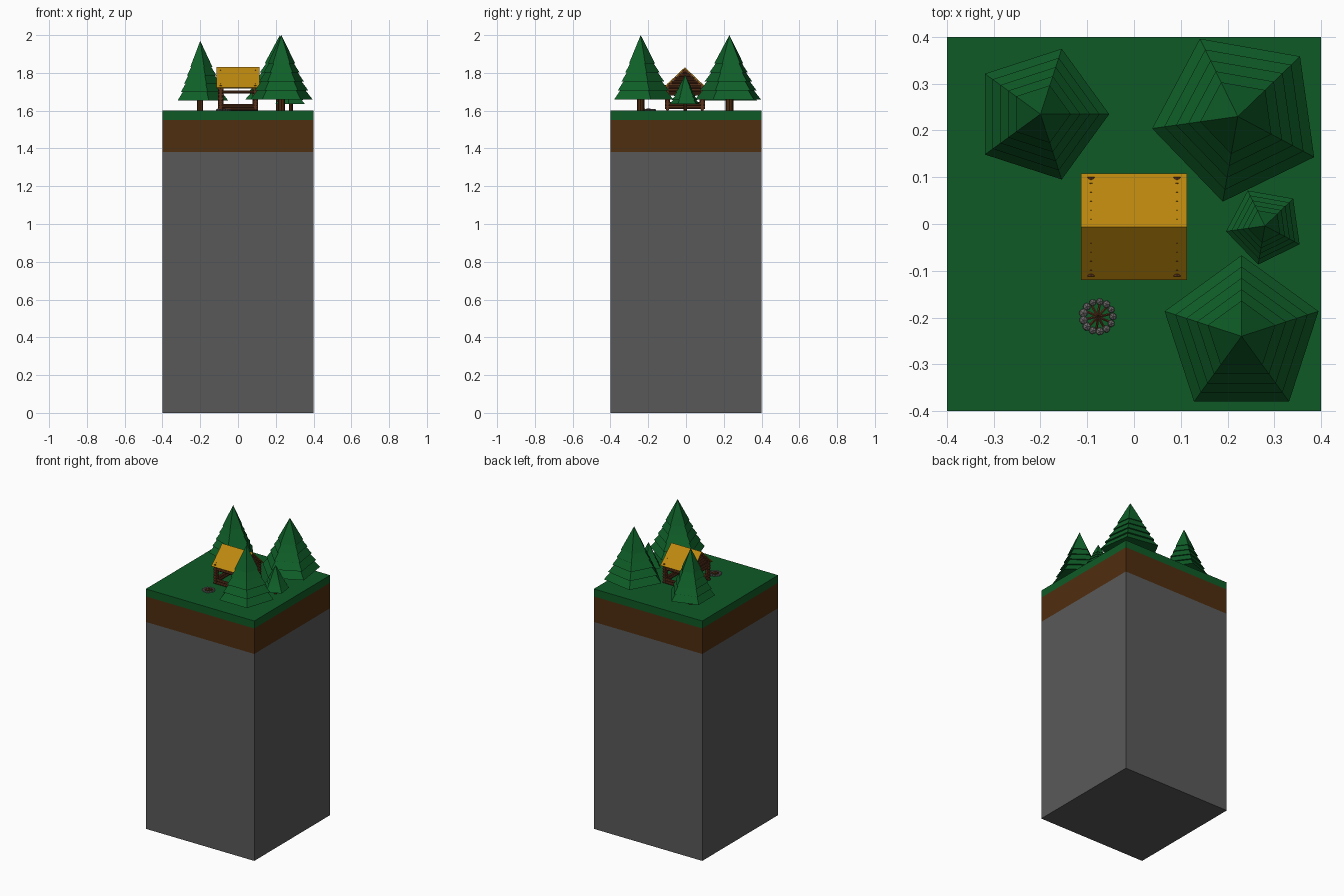
import bpy, bmesh, math, random
from mathutils import Vector

if "Cube" in bpy.data.objects:
    bpy.data.objects.remove(bpy.data.objects["Cube"])

random.seed(4)


def lin(c):
    c /= 255
    return c / 12.92 if c <= 0.04045 else ((c + 0.055) / 1.055) ** 2.4


def material(name, r, g, b):
    m = bpy.data.materials.new(name)
    m.diffuse_color = (lin(r), lin(g), lin(b), 1)
    m.use_nodes = True
    m.node_tree.nodes["Principled BSDF"].inputs["Base Color"].default_value = m.diffuse_color
    return m


STONE = material("grey stone", 89, 89, 89)
DIRT = material("brown dirt", 79, 46, 15)
GRASS = material("grass green", 15, 90, 38)
LEAF = material("pine green", 15, 95, 40)
BARK = material("bark brown", 75, 40, 14)
LOG = material("log brown", 90, 50, 28)
GOLD = material("straw gold", 188, 136, 14)
PEBBLE = material("pebble grey", 108, 104, 104)


def finish(name, bm, mat):
    bmesh.ops.recalc_face_normals(bm, faces=bm.faces)
    me = bpy.data.meshes.new(name)
    bm.to_mesh(me)
    bm.free()
    me.materials.append(mat)
    ob = bpy.data.objects.new(name, me)
    bpy.context.collection.objects.link(ob)
    return ob


def box(name, half, z0, z1, mat):
    bm = bmesh.new()
    bmesh.ops.create_cube(bm, size=1)
    for v in bm.verts:
        v.co = (v.co.x * 2 * half, v.co.y * 2 * half, z0 + (v.co.z + 0.5) * (z1 - z0))
    finish(name, bm, mat)


def rod(bm, a, b, r, sides=8):
    """Add a log running from point a to point b."""
    a, b = Vector(a), Vector(b)
    d = b - a
    verts = bmesh.ops.create_cone(bm, cap_ends=True, segments=sides, radius1=r,
                                  radius2=r, depth=d.length)["verts"]
    q = d.to_track_quat('Z', 'Y')
    for v in verts:
        v.co = q @ v.co + (a + b) / 2


# Layered ground column
box("stone_base", 0.4, 0, 1.38, STONE)
box("dirt_layer", 0.4, 1.38, 1.55, DIRT)
box("grass_layer", 0.4, 1.55, 1.6, GRASS)


# Five-sided pines with five overhanging tiers
def pine(name, x, y, radius, turn, z0, z1, trunk):
    bm = bmesh.new()
    profile = []
    for i in range(5):
        f = 0.44 + 0.14 * i
        z = z1 - (z1 - z0) * f
        profile.append((radius * f, z))
        if i < 4:
            profile.append((radius * f * 0.9, z))
    tip = bm.verts.new((x, y, z1))
    prev = None
    for r, z in profile:
        ring = [bm.verts.new((x + r * math.cos(turn + k * math.tau / 5),
                              y + r * math.sin(turn + k * math.tau / 5), z)) for k in range(5)]
        for k in range(5):
            j = (k + 1) % 5
            if prev:
                bm.faces.new((prev[k], prev[j], ring[j], ring[k]))
            else:
                bm.faces.new((tip, ring[j], ring[k]))
        prev = ring
    bm.faces.new(prev)
    finish(name + "_foliage", bm, LEAF)
    bm = bmesh.new()
    rod(bm, (x, y, 1.595), (x, y, z0 + 0.02), trunk)
    finish(name + "_trunk", bm, BARK)


pine("back_left_pine", -0.2, 0.235, 0.147, 0, 1.655, 1.97, 0.016)
pine("back_right_pine", 0.222, 0.23, 0.185, math.radians(116), 1.66, 2.0, 0.021)
pine("front_right_pine", 0.23, -0.24, 0.173, math.radians(90), 1.66, 2.0, 0.019)
pine("small_pine", 0.28, -0.004, 0.084, math.radians(116), 1.635, 1.79, 0.01)

# Log hut walls: full logs low and high, short corner stubs around the openings
R, W, STEP, CY = 0.009, 0.092, 0.018, -0.006
bm = bmesh.new()
for k in range(7):
    zx = 1.609 + STEP * k
    zy = zx + STEP / 2
    for s in (-1, 1):
        if k in (0, 1, 5):
            rod(bm, (-0.106, CY + s * W, zx), (0.106, CY + s * W, zx), R)
        else:
            for e in (-1, 1):
                rod(bm, (e * 0.078, CY + s * W, zx), (e * 0.106, CY + s * W, zx), R)
        if k in (0, 1, 4, 5, 6):
            rod(bm, (s * W, CY - 0.106, zy), (s * W, CY + 0.106, zy), R)
        else:
            for e in (-1, 1):
                rod(bm, (s * W, CY + e * 0.078, zy), (s * W, CY + e * 0.106, zy), R)
finish("hut_walls", bm, LOG)

# Stacked log gables and purlins under the roof
bm = bmesh.new()
for k in range(5):
    z = 1.734 + STEP * k
    half = (1.822 - z) * 1.06
    for s in (-1, 1):
        rod(bm, (s * W, CY - half, z), (s * W, CY + half, z), R)
        rod(bm, (-0.106, CY + s * half, z - 0.004), (0.106, CY + s * half, z - 0.004), 0.008)
rod(bm, (-0.106, CY, 1.814), (0.106, CY, 1.814), 0.008)
finish("hut_gables", bm, LOG)

# Thin pitched roof
bm = bmesh.new()
section = [(-0.114, 1.722), (0, 1.83), (0.114, 1.722), (0.11, 1.718), (0, 1.823), (-0.11, 1.718)]
ends = [[bm.verts.new((x, CY + y, z)) for y, z in section] for x in (-0.113, 0.113)]
for i in range(6):
    j = (i + 1) % 6
    bm.faces.new((ends[0][i], ends[0][j], ends[1][j], ends[1][i]))
for e in ends:
    bm.faces.new((e[0], e[1], e[4], e[5]))
    bm.faces.new((e[1], e[2], e[3], e[4]))
finish("hut_roof", bm, GOLD)

# Campfire: ring of pebbles and a low star of sticks
FX, FY = -0.077, -0.198
bm = bmesh.new()
for k in range(13):
    a = k * math.tau / 13
    verts = bmesh.ops.create_icosphere(bm, subdivisions=1, radius=random.uniform(0.008, 0.0105))["verts"]
    for v in verts:
        v.co = (v.co.x + FX + 0.032 * math.cos(a), v.co.y + FY + 0.032 * math.sin(a),
                v.co.z * 0.8 + 1.603)
finish("campfire_stones", bm, PEBBLE)
bm = bmesh.new()
for k in range(10):
    a = k * math.tau / 10 + 0.2
    c, s = math.cos(a), math.sin(a)
    rod(bm, (FX + 0.026 * c, FY + 0.026 * s, 1.602), (FX + 0.002 * c, FY + 0.002 * s, 1.61), 0.003, 6)
finish("campfire_sticks", bm, LOG)
